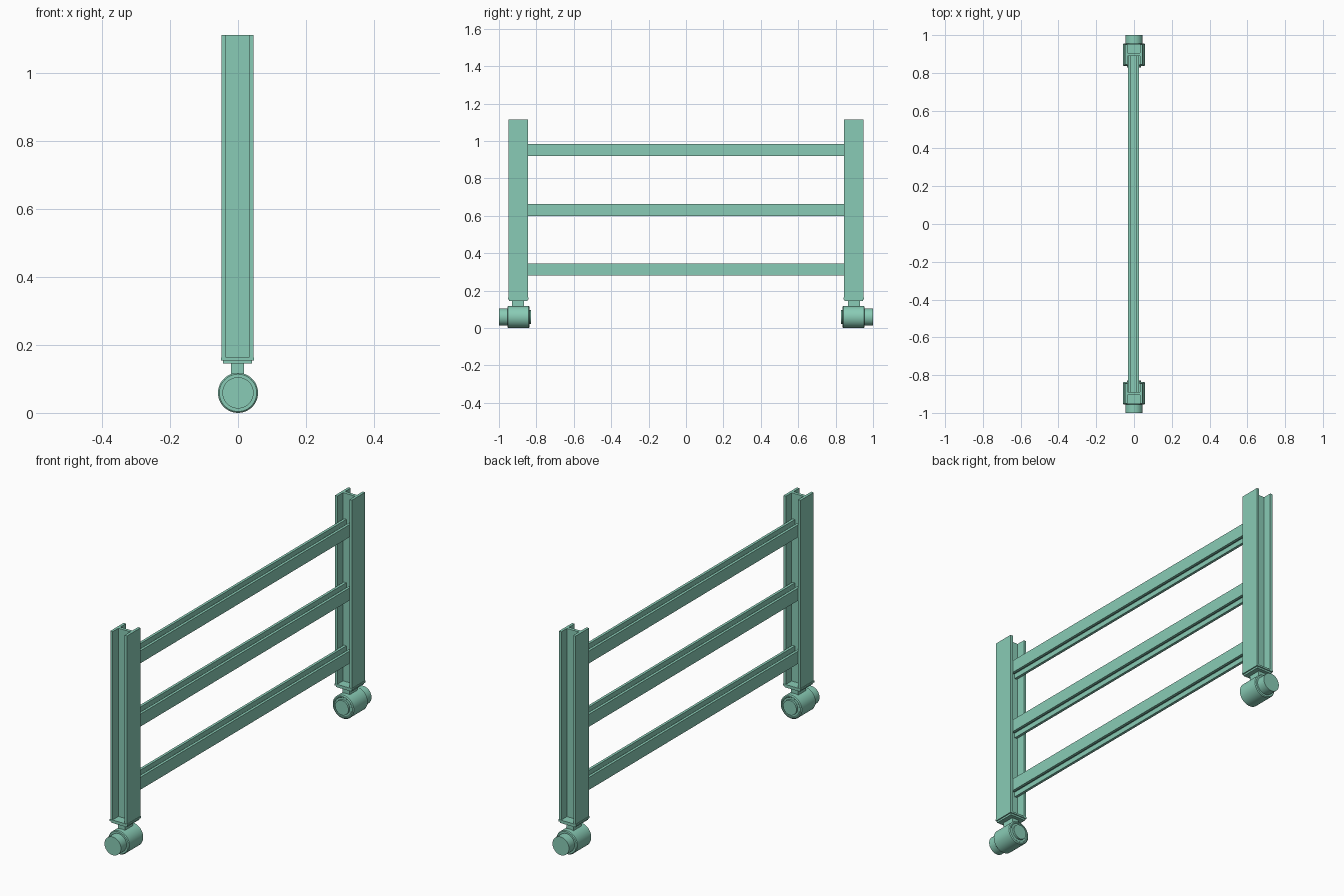
import bpy, bmesh, math
from mathutils import Matrix

cube = bpy.data.objects.get("Cube")
if cube:
    bpy.data.objects.remove(cube, do_unlink=True)

mat = bpy.data.materials.new("mint green paint")
mat.use_nodes = True
GREEN = (0.25, 0.60, 0.465, 1.0)
mat.diffuse_color = GREEN
mat.node_tree.nodes["Principled BSDF"].inputs["Base Color"].default_value = GREEN

CX = -0.0015          # frame centre line
FLANGE = 0.0135       # flange thickness


def finish(name, bm):
    bmesh.ops.recalc_face_normals(bm, faces=bm.faces)
    mesh = bpy.data.meshes.new(name)
    bm.to_mesh(mesh)
    bm.free()
    mesh.materials.append(mat)
    obj = bpy.data.objects.new(name, mesh)
    bpy.context.collection.objects.link(obj)
    return obj


def box(name, x0, x1, y0, y1, z0, z1):
    bm = bmesh.new()
    size = Matrix.Diagonal((x1 - x0, y1 - y0, z1 - z0, 1))
    centre = Matrix.Translation(((x0 + x1) / 2, (y0 + y1) / 2, (z0 + z1) / 2))
    bmesh.ops.create_cube(bm, size=1, matrix=centre @ size)
    return finish(name, bm)


def h_beam(name, half_w, depth, web, length, matrix):
    """H section: flanges at the x extremes, web across, extruded along z."""
    a, b, d, w = half_w, half_w - FLANGE, depth / 2, web / 2
    quarter = [(a, d), (b, d), (b, w)]
    pts = quarter + [(-x, y) for x, y in reversed(quarter)]
    pts += [(-x, -y) for x, y in pts]
    bm = bmesh.new()
    face = bm.faces.new([bm.verts.new((x, y, 0)) for x, y in pts])
    ext = bmesh.ops.extrude_face_region(bm, geom=[face])
    top = [v for v in ext["geom"] if isinstance(v, bmesh.types.BMVert)]
    bmesh.ops.translate(bm, verts=top, vec=(0, 0, length))
    bm.transform(matrix)
    return finish(name, bm)


def lathe_y(name, profile, z, side):
    """Revolve (y, radius) pairs about a y-parallel axis at height z."""
    bm = bmesh.new()
    verts = [bm.verts.new((0, y * side, z + r)) for y, r in profile]
    edges = [bm.edges.new(p) for p in zip(verts, verts[1:])]
    bmesh.ops.spin(bm, geom=verts + edges, cent=(0, 0, z), axis=(0, 1, 0),
                   angle=math.tau, steps=48, use_merge=True)
    bmesh.ops.remove_doubles(bm, verts=bm.verts, dist=0.0001)
    obj = finish(name, bm)
    bpy.ops.object.select_all(action='DESELECT')
    obj.select_set(True)
    bpy.context.view_layer.objects.active = obj
    bpy.ops.object.shade_smooth_by_angle(angle=math.radians(35))
    return obj


WHEEL = [(0.829, 0), (0.829, 0.037), (0.839, 0.037), (0.839, 0.047),
         (0.837, 0.049), (0.837, 0.054), (0.841, 0.059), (0.951, 0.059),
         (0.955, 0.055), (0.955, 0.046), (1.0, 0.046), (1.0, 0)]

for side, end in ((-1, "front"), (1, "back")):
    # Upright post
    h_beam(end + "_post", 0.047, 0.106, 0.016, 0.952,
           Matrix.Translation((CX, side * 0.897, 0.162)))

    # Stacked foot plates and caster stem
    def plate(name, half_x, half_y, z0, z1):
        box(end + name, CX - half_x, CX + half_x,
            side * 0.897 - half_y, side * 0.897 + half_y, z0, z1)
    plate("_foot_plate", 0.049, 0.055, 0.154, 0.163)
    plate("_lower_foot_plate", 0.043, 0.050, 0.145, 0.155)
    plate("_caster_stem", 0.019, 0.032, 0.10, 0.146)

    # Wheel with outer hub and inner cap
    lathe_y(end + "_wheel", WHEEL, 0.059, side)

# Horizontal rails reaching the post webs
along_y = Matrix.Rotation(-math.pi / 2, 4, 'X')
for z, level in ((0.313, "lower"), (0.632, "middle"), (0.952, "upper")):
    h_beam(level + "_rail", 0.029, 0.063, 0.014, 1.78,
           Matrix.Translation((CX, -0.89, z)) @ along_y)
